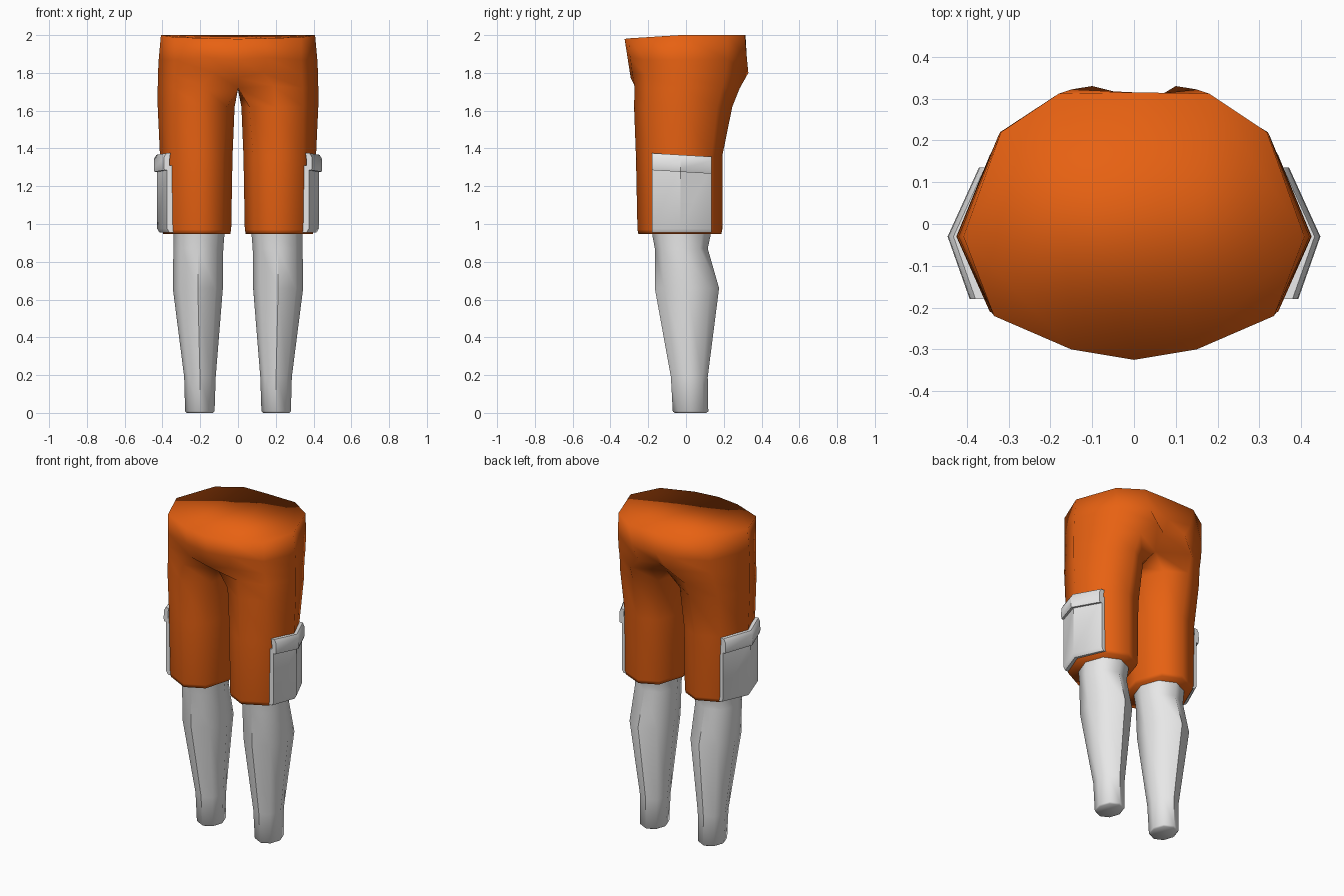
import bpy, bmesh, math

if "Cube" in bpy.data.objects:
    bpy.data.objects.remove(bpy.data.objects["Cube"])


def material(name, rgb):
    m = bpy.data.materials.new(name)
    m.diffuse_color = (*rgb, 1)
    m.use_nodes = True
    m.node_tree.nodes["Principled BSDF"].inputs["Base Color"].default_value = m.diffuse_color
    return m


orange = material("orange cloth", (0.80, 0.12, 0.006))
grey = material("light grey", (0.80, 0.80, 0.80))


def mirrored_object(name, verts, faces, mat, angle):
    """Build one half (x > 0), copy it to the other side and weld the middle."""
    bm = bmesh.new()
    for side in (1, -1):
        vs = [bm.verts.new((side * x, y, z)) for x, y, z in verts]
        for f in faces:
            bm.faces.new([vs[i] for i in (f if side > 0 else f[::-1])])
    bmesh.ops.remove_doubles(bm, verts=bm.verts, dist=0.0005)
    bmesh.ops.recalc_face_normals(bm, faces=bm.faces)
    me = bpy.data.meshes.new(name)
    bm.to_mesh(me)
    bm.free()
    me.materials.append(mat)
    ob = bpy.data.objects.new(name, me)
    bpy.context.collection.objects.link(ob)
    bpy.context.view_layer.objects.active = ob
    ob.select_set(True)
    bpy.ops.object.shade_smooth_by_angle(angle=math.radians(angle))
    ob.select_set(False)
    return ob


def loft(rings, closed=True):
    """Join rings of equal length with quads; return verts and faces."""
    n = len(rings[0])
    verts = [p for r in rings for p in r]
    faces = []
    for k in range(len(rings) - 1):
        for i in range(n if closed else n - 1):
            j = (i + 1) % n
            faces.append((k * n + i, k * n + j, (k + 1) * n + j, (k + 1) * n + i))
    return verts, faces


# Shorts: half hip chains run from front centre round the side to back centre
waist = [(0, -.325, 1.98), (.15, -.30, 1.983), (.335, -.22, 1.988), (.408, -.03, 2),
         (.318, .22, 2), (.18, .312, 2), (0, .315, 2)]
hip = [(0, -.308, 1.87), (.15, -.295, 1.88), (.335, -.22, 1.87), (.42, -.03, 1.87),
       (.32, .22, 1.87), (.15, .322, 1.88), (0, .305, 1.87)]
belly = [(0, -.293, 1.775), (.13, -.285, 1.80), (.338, -.215, 1.79), (.424, -.03, 1.79),
         (.325, .21, 1.79), (.10, .33, 1.80), (0, .27, 1.79)]
groin = [(0, -.20, 1.72), (.19, -.272, 1.73), (.342, -.21, 1.72), (.425, -.03, 1.72),
         (.33, .19, 1.72), (.19, .285, 1.72), (0, .19, 1.71)]
verts, faces = loft([waist, hip, belly, groin], closed=False)
faces.append(tuple(range(7)))

# Trouser legs: the groin chain plus the crotch point forms an eight-sided ring
thigh = [(.06, -.19), (.2, -.275), (.345, -.21), (.425, -.03), (.345, .165), (.2, .245), (.075, .17), (.018, -.03)]
knee = [(.08, -.20), (.2, -.265), (.345, -.195), (.413, -.03), (.335, .135), (.2, .192), (.085, .14), (.029, -.03)]
hem = [(.085, -.20), (.2, -.257), (.343, -.185), (.402, -.03), (.33, .135), (.2, .192), (.09, .14), (.036, -.03)]
rings = [groin + [(0, -.03, 1.715)]]
for outline, z in ((thigh, 1.62), (knee, 1.36), (hem, .97)):
    rings.append([(x, y, z) for x, y in outline])
# Tucked hem edge
rings.append([(.205 + (x - .205) * .97, -.03 + (y + .03) * .98, .948) for x, y in hem])
lv, lf = loft(rings)
off = len(verts)
verts += lv
faces += [tuple(i + off for i in f) for f in lf]
faces.append(tuple(range(off + 32, off + 40)))
mirrored_object("shorts", verts, faces, orange, 180)

# Lower legs: eight-sided sections as height, inner x, outer x, front y, back y
sections = [(1.0, .07, .342, -.185, .14), (.94, .072, .342, -.178, .13), (.87, .078, .342, -.165, .115),
            (.66, .08, .345, -.165, .175), (.19, .118, .285, -.08, .115), (.008, .124, .280, -.07, .118)]
rings = []
for z, x0, x1, y0, y1 in sections:
    rings.append([((x0 + x1) / 2 + (x1 - x0) / 2 * math.cos(k * math.pi / 4),
                   (y0 + y1) / 2 + (y1 - y0) / 2 * math.sin(k * math.pi / 4), z) for k in range(8)])
# Slightly rounded sole
rings.append([(.202 + (x - .202) * .9, .02 + (y - .02) * .9, 0) for x, y, z in rings[-1]])
verts, faces = loft(rings)
n = len(verts)
faces += [tuple(range(8)), tuple(range(n - 8, n))]
mirrored_object("lower_legs", verts, faces, grey, 50)


# Cargo pockets: bent slabs that wrap round the outer corner of each leg
def pocket_slab(name, levels, slope):
    rings = []
    for z, grow, depth in levels:
        outer = [(.375 + grow, -.18), (.428 + grow, -.03), (.353 + grow, .135)]
        inner = [(x - depth, y) for x, y in outer[::-1]]
        rings.append([(x, y, z - slope * (y + .18)) for x, y in outer + inner])
    v, f = loft(rings)
    n = len(v)
    # End caps split along the bend
    for b in (0, n - 6):
        f += [(b, b + 1, b + 4, b + 5), (b + 1, b + 2, b + 3, b + 4)]
    mirrored_object(name, v, f, grey, 40)


pocket_slab("pocket_bodies", [(.955, -.012, .03), (.975, 0, .03), (1.31, 0, .03)], 0)
pocket_slab("pocket_flaps", [(1.285, .014, .03), (1.30, .018, .03), (1.355, .016, .03), (1.375, .004, .022)], .06)
